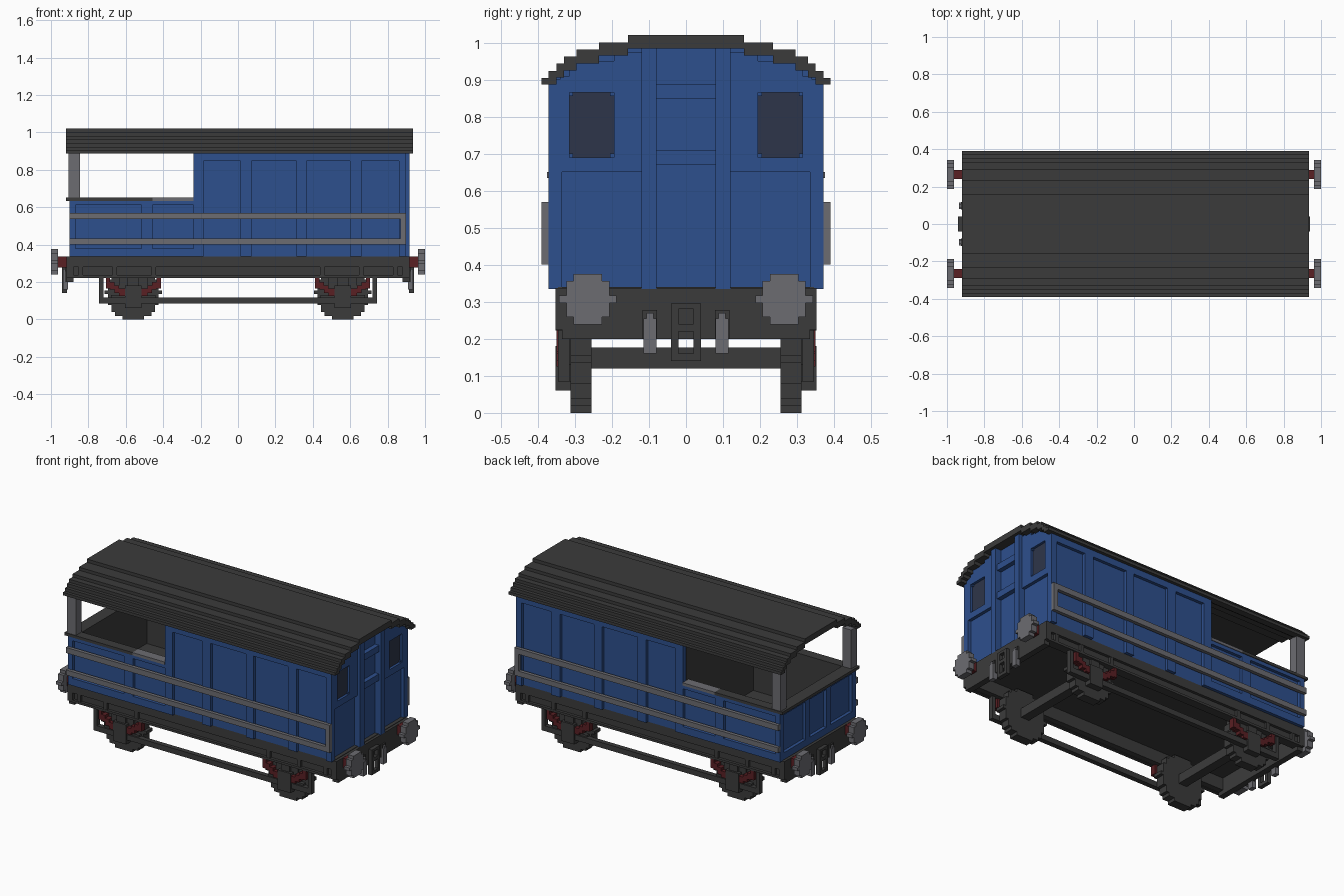
import bpy, bmesh, math

old = bpy.data.objects.get("Cube")
if old:
    bpy.data.objects.remove(old, do_unlink=True)


def material(name, rgb):
    m = bpy.data.materials.new(name)
    m.use_nodes = True
    m.diffuse_color = (*rgb, 1)
    b = next(n for n in m.node_tree.nodes if n.type == 'BSDF_PRINCIPLED')
    b.inputs["Base Color"].default_value = (*rgb, 1)
    b.inputs["Roughness"].default_value = 0.8
    return m


BLUE = material("body blue", (0.027, 0.08, 0.27))
DARK = material("charcoal", (0.044, 0.044, 0.044))
GREY = material("light grey", (0.15, 0.15, 0.165))
RED = material("dark red", (0.10, 0.014, 0.017))
GLASS = material("window glass", (0.027, 0.036, 0.068))


def finish(bm, name, mat):
    bmesh.ops.recalc_face_normals(bm, faces=bm.faces)
    me = bpy.data.meshes.new(name)
    bm.to_mesh(me)
    bm.free()
    me.materials.append(mat)
    ob = bpy.data.objects.new(name, me)
    bpy.context.collection.objects.link(ob)
    return ob


def part(name, mat, boxes, mirror=""):
    """Boxes (x0, x1, y0, y1, z0, z1), copied across the axes in mirror."""
    for i, axis in enumerate("xy"):
        if axis in mirror:
            boxes = boxes + [b[:2*i] + (-b[2*i+1], -b[2*i]) + b[2*i+2:] for b in boxes]
    bm = bmesh.new()
    for b in boxes:
        vs = bmesh.ops.create_cube(bm, size=1)["verts"]
        for v in vs:
            for i in range(3):
                v.co[i] = b[2*i] if v.co[i] < 0 else b[2*i+1]
    return finish(bm, name, mat)


def extrude_x(name, mat, profile, x0, x1):
    """Extrude a (y, z) outline along x."""
    bm = bmesh.new()
    f = bm.faces.new([bm.verts.new((x0, y, z)) for y, z in profile])
    r = bmesh.ops.extrude_face_region(bm, geom=[f])
    for v in r["geom"]:
        if isinstance(v, bmesh.types.BMVert):
            v.co.x = x1
    return finish(bm, name, mat)


def stepped(steps):
    """Symmetric stair outline, left to right, from (half width, z) steps."""
    right, inner = [], 0
    for y, z in steps:
        if inner:
            right.append((inner, z))
        right.append((y, z))
        inner = y
    return [(-y, z) for y, z in reversed(right)] + right


def disc_rows(r, n):
    """Rows (half width, low, high) of a stepped disc."""
    h = 2 * r / n
    out = []
    for i in range(n):
        c = -r + (i + 0.5) * h
        out.append((round(math.sqrt(r*r - c*c) / h) * h, c - h/2, c + h/2))
    return out


# Roof
TOP = [(0.157, 1.02), (0.235, 1.0), (0.295, 0.981), (0.33, 0.962),
       (0.35, 0.943), (0.371, 0.923), (0.39, 0.904)]
UNDER = [(0.157, 0.984), (0.235, 0.965), (0.295, 0.944), (0.33, 0.925),
         (0.35, 0.905), (0.39, 0.886)]
extrude_x("roof", DARK, stepped(TOP) + stepped(UNDER)[::-1], -0.92, 0.935)

# Cabin core and the dark wall facing the open platform
CORE = UNDER[:-1] + [(0.352, 0.886)]
extrude_x("cabin_core", BLUE, stepped(CORE) + [(0.352, 0.335), (-0.352, 0.335)], -0.232, 0.877)
part("cabin_inner_wall", DARK, [(-0.238, -0.23, -0.335, 0.335, 0.335, 0.885),
                                (-0.238, -0.23, -0.23, 0.23, 0.885, 0.95)])

# Cabin side framing
posts = [(-0.238, -0.185), (0.013, 0.072), (0.313, 0.366), (0.60, 0.66), (0.86, 0.897)]
part("cabin_side_frames", BLUE,
     [(a, b, 0.34, 0.371, 0.335, 0.886) for a, b in posts]
     + [(-0.238, 0.897, 0.34, 0.371, 0.847, 0.886)], "y")

# Cabin end framing, windows left open in the upper half
part("cabin_end_frames", BLUE, [
    (0.87, 0.897, 0.335, 0.371, 0.335, 0.90),
    (0.87, 0.897, 0.315, 0.34, 0.65, 0.91),
    (0.87, 0.897, 0.12, 0.195, 0.65, 0.975),
    (0.87, 0.897, 0.195, 0.315, 0.65, 0.69),
    (0.87, 0.897, 0.195, 0.315, 0.865, 0.95),
    (0.87, 0.917, 0.08, 0.12, 0.335, 0.985)], "y")
part("cabin_end_rails", BLUE, [(0.87, 0.905, -0.08, 0.08, a, b)
                               for a, b in ((0.67, 0.71), (0.847, 0.886))])
part("end_windows", GLASS, [(0.876, 0.882, 0.195, 0.315, 0.69, 0.865)], "y")
part("window_corners", BLUE, [(0.875, 0.89, y, y + 0.01, z, z + 0.01)
                              for y in (0.195, 0.305) for z in (0.69, 0.855)], "y")

# Open platform: low walls, framing, lining
part("platform_walls", BLUE, [
    (-0.88, -0.23, 0.335, 0.352, 0.335, 0.636),
    (-0.88, -0.862, -0.352, 0.0, 0.335, 0.636)], "y")
part("platform_side_frames", BLUE, [
    (-0.90, -0.868, 0.34, 0.371, 0.335, 0.636),
    (-0.516, -0.457, 0.34, 0.371, 0.335, 0.636),
    (-0.90, -0.23, 0.34, 0.371, 0.335, 0.38),
    (-0.90, -0.23, 0.34, 0.371, 0.612, 0.636)], "y")
part("platform_end_frames", BLUE, [
    (-0.90, -0.87, 0.33, 0.371, 0.335, 0.636),
    (-0.90, -0.87, 0.08, 0.12, 0.335, 0.636),
    (-0.90, -0.87, 0.0, 0.371, 0.335, 0.38),
    (-0.90, -0.87, 0.0, 0.371, 0.612, 0.636)], "y")
part("platform_lining", DARK, [
    (-0.862, -0.235, 0.315, 0.336, 0.335, 0.636),
    (-0.863, -0.842, -0.335, 0.0, 0.335, 0.636)], "y")
part("platform_top_rail", DARK, [
    (-0.92, -0.457, 0.315, 0.375, 0.634, 0.651),
    (-0.92, -0.842, -0.375, 0.0, 0.634, 0.651)], "y")
part("platform_sills", GREY, [(-0.457, -0.238, 0.315, 0.375, 0.634, 0.651)], "y")
part("roof_posts", GREY, [(-0.905, -0.845, 0.315, 0.371, 0.648, 0.89)], "y")

# Long handrails on both sides
part("handrails", GREY, [
    (-0.90, 0.897, 0.368, 0.39, 0.40, 0.432),
    (-0.90, 0.897, 0.368, 0.39, 0.536, 0.57),
    (0.868, 0.897, 0.368, 0.39, 0.40, 0.57)], "y")

# Underframe
part("floor", DARK, [(-0.90, 0.90, -0.345, 0.345, 0.30, 0.34)])
part("solebars", DARK, [
    (-0.90, 0.90, 0.295, 0.335, 0.225, 0.32),
    (-0.90, 0.90, 0.33, 0.352, 0.28, 0.335),
    (-0.90, 0.90, 0.33, 0.352, 0.222, 0.236)], "y")
part("solebar_brackets", DARK, [(x - 0.012, x + 0.012, 0.33, 0.35, 0.225, 0.30)
                                for x in (0.45, 0.66, 0.84)], "xy")
part("headstocks", DARK, [(0.88, 0.917, -0.352, 0.352, 0.225, 0.337),
                          (0.88, 0.917, -0.335, 0.335, 0.2, 0.23)], "x")

# Wheels, axles, bearings, springs
AX, R = 0.56, 0.145
part("wheels", DARK, [(AX - w, AX + w, 0.255, 0.312, R + a, R + b)
                      for w, a, b in disc_rows(R, 15)], "xy")
part("axles", DARK, [(AX - 0.028, AX + 0.028, -0.26, 0.26, 0.12, 0.176)], "x")
part("axle_boxes", DARK, [
    (AX - 0.045, AX + 0.045, 0.31, 0.352, 0.06, 0.18),
    (AX - 0.03, AX + 0.03, 0.31, 0.34, 0.17, 0.226),
    (AX - 0.12, AX + 0.12, 0.31, 0.335, 0.085, 0.13),
    (AX - 0.075, AX + 0.075, 0.31, 0.325, 0.12, 0.226)], "xy")
leaf = [(0.04, 0.075, 0.125, 0.165), (0.075, 0.10, 0.14, 0.182),
        (0.10, 0.125, 0.16, 0.20), (0.125, 0.147, 0.165, 0.222)]
part("leaf_springs", RED, [(AX + s*a if s > 0 else AX - b, AX + b if s > 0 else AX - a,
                            0.315, 0.35, c, d) for a, b, c, d in leaf for s in (1, -1)], "xy")

# Tie bars with hangers
part("tie_bars", DARK, [
    (-0.742, 0.742, 0.315, 0.345, 0.085, 0.118),
    (0.72, 0.742, 0.315, 0.345, 0.085, 0.23),
    (-0.742, -0.72, 0.315, 0.345, 0.085, 0.23)], "y")

# Buffers
BY, BZ = 0.265, 0.307
part("buffer_shanks", RED, [(0.91, 0.965, BY - 0.025, BY + 0.025, BZ - 0.029, BZ + 0.029)], "xy")
rows = disc_rows(0.068, 7)
part("buffer_heads", GREY, [(0.962, 1.0, BY - w, BY + w, BZ + a, BZ + b)
                            for w, a, b in rows], "xy")

# Couplings and side links on both ends
part("couplings", DARK, [
    (0.915, 0.94, 0.02, 0.04, 0.14, 0.295),
    (0.915, 0.94, 0.0, 0.04, 0.28, 0.295),
    (0.915, 0.94, 0.0, 0.04, 0.22, 0.24),
    (0.915, 0.94, 0.0, 0.04, 0.14, 0.16)], "xy")
part("link_brackets", DARK, [(0.915, 0.925, 0.078, 0.118, 0.2, 0.278)], "xy")
part("side_links", GREY, [(0.908, 0.935, 0.08, 0.115, 0.16, 0.255),
                          (0.908, 0.935, 0.088, 0.107, 0.25, 0.27)], "xy")
